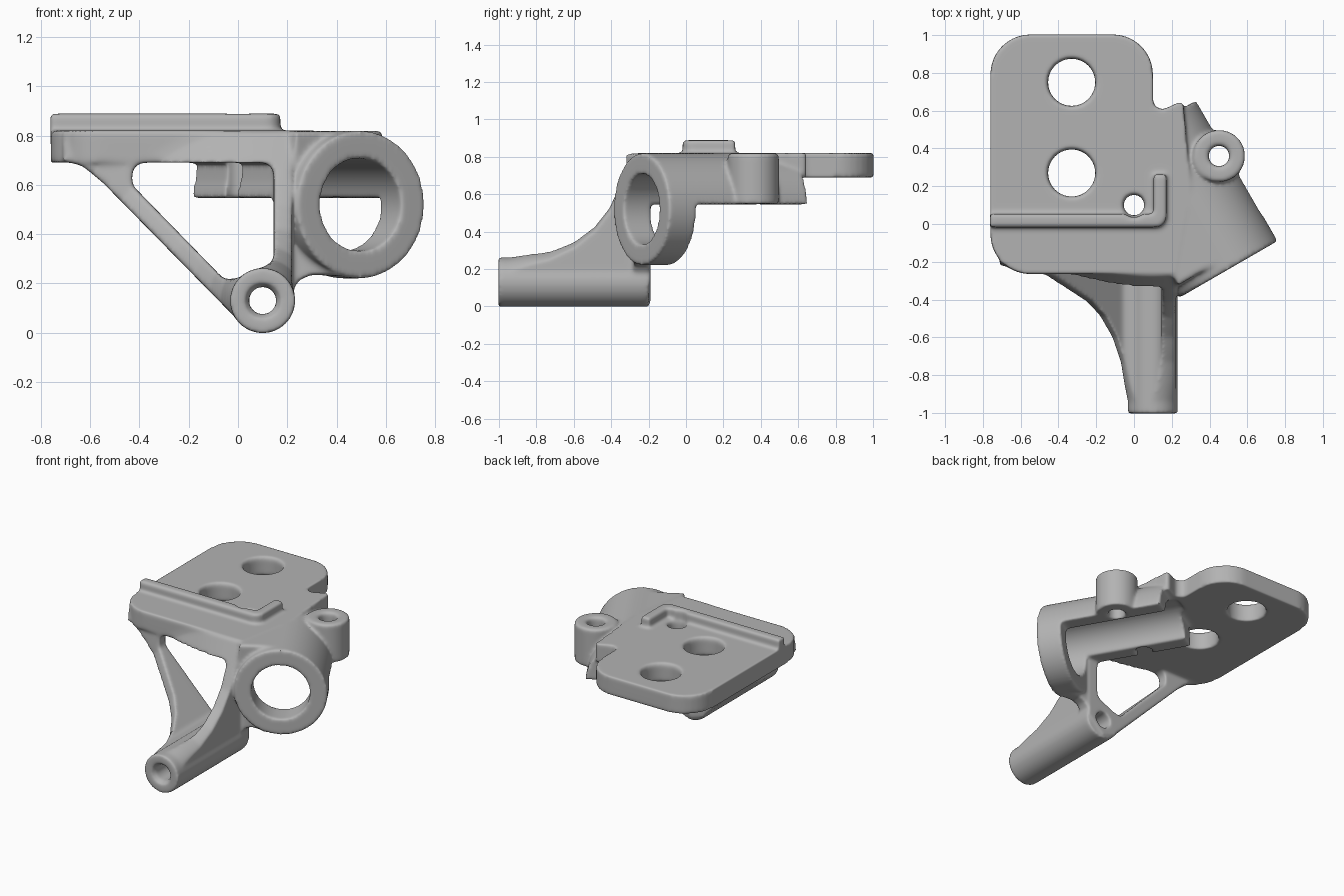
import bpy, bmesh, math
from mathutils import Vector, Matrix

cube = bpy.data.objects.get("Cube")
if cube:
    bpy.data.objects.remove(cube, do_unlink=True)

# Drawing frames: (u, v, extrusion) axes and origin
TILT = math.radians(30)
ACROSS = Vector((math.cos(TILT), math.sin(TILT), 0))
ALONG = Vector((-math.sin(TILT), math.cos(TILT), 0))
X, Y, Z, O = Vector((1, 0, 0)), Vector((0, 1, 0)), Vector((0, 0, 1)), Vector()
TOP = (X, Y, Z, O)
FRONT = (X, Z, Y, O)
BORE = (ACROSS, Z, ALONG, Vector((0.5, -0.24, 0.52)))
PLATE_TOP, PLATE_LOW, BLOCK_LOW = 0.82, 0.69, 0.545


def finish(name, bm):
    bmesh.ops.recalc_face_normals(bm, faces=bm.faces)
    mesh = bpy.data.meshes.new(name)
    bm.to_mesh(mesh)
    bm.free()
    obj = bpy.data.objects.new(name, mesh)
    bpy.context.collection.objects.link(obj)
    obj.hide_render = True
    return obj


def prism(name, pts, start, end, frame):
    """Extrude a 2D outline between two depths of a drawing frame."""
    u, v, w, o = frame
    bm = bmesh.new()
    face = bm.faces.new([bm.verts.new(o + u * a + v * b + w * start) for a, b in pts])
    out = bmesh.ops.extrude_face_region(bm, geom=[face])
    moved = [g for g in out["geom"] if isinstance(g, bmesh.types.BMVert)]
    bmesh.ops.translate(bm, verts=moved, vec=w * (end - start))
    return finish(name, bm)


def arc(cx, cy, r, a0=0, a1=360, n=64):
    last = n if a1 - a0 == 360 else n - 1
    angles = [math.radians(a0 + (a1 - a0) * i / last) for i in range(n)]
    return [(cx + r * math.cos(a), cy + r * math.sin(a)) for a in angles]


def rounded(corners, n=10):
    """Polygon whose corners (x, y, radius) are rounded."""
    pts = []
    for i, (x, y, r) in enumerate(corners):
        p = Vector((x, y))
        a = (Vector(corners[i - 1][:2]) - p).normalized()
        b = (Vector(corners[(i + 1) % len(corners)][:2]) - p).normalized()
        half = a.angle(b) / 2
        c = p + (a + b).normalized() * r / math.sin(half)
        t = r / math.tan(half)
        s, e = p + a * t - c, p + b * t - c
        for k in range(n + 1):
            pts.append(tuple(c + s.lerp(e, k / n).normalized() * r))
    return pts


def lathe(name, profile, centre):
    """Revolve (radius, y) points about a y axis through centre."""
    bm = bmesh.new()
    verts = [bm.verts.new(centre + X * r + Y * y) for r, y in profile]
    edges = [bm.edges.new((verts[i - 1], verts[i])) for i in range(len(verts))]
    bmesh.ops.spin(bm, geom=verts + edges, cent=centre, axis=Y,
                   angle=math.tau, steps=72, use_merge=True)
    bmesh.ops.remove_doubles(bm, verts=bm.verts, dist=0.0005)
    return finish(name, bm)


def combine(target, tool, operation):
    mod = target.modifiers.new(tool.name, "BOOLEAN")
    mod.object, mod.operation, mod.solver = tool, operation, "EXACT"


def bake(obj, helpers):
    graph = bpy.context.evaluated_depsgraph_get()
    mesh = bpy.data.meshes.new_from_object(obj.evaluated_get(graph))
    obj.modifiers.clear()
    obj.data = mesh
    for h in helpers:
        bpy.data.objects.remove(h, do_unlink=True)


# Triangular support frame, trimmed by a curve flaring out from the tube
frame = prism("support_frame", [(-0.71, 0.7), (-0.63, 0.675), (-0.55, 0.61), (0.0, 0.05),
              (0.1, 0.02), (0.22, 0.13), (0.22, 0.81), (-0.71, 0.81)], -1, -0.19, FRONT)
window = prism("frame_window", rounded([(-0.43, 0.69, 0.05), (-0.43, 0.6, 0.04),
               (-0.055, 0.215, 0.04), (0.03, 0.225, 0.02), (0.145, 0.29, 0.04),
               (0.145, 0.69, 0.05)]), -1.1, 0, FRONT)
flare = lathe("frame_flare", [(0, -0.17), (1.1, -0.17), (1.1, -0.19), (0.9, -0.245),
              (0.7, -0.27), (0.55, -0.34), (0.4, -0.41), (0.3, -0.49), (0.22, -0.6),
              (0.17, -0.73), (0.15, -0.85), (0.13, -0.95), (0, -0.95)],
              Vector((0.1, 0, 0.13)))
combine(frame, window, "DIFFERENCE")
combine(frame, flare, "INTERSECT")
bake(frame, [window, flare])

# Mounting plate
plate = prism("mounting_bracket", rounded([(-0.76, -0.265, 0.21), (0.22, -0.265, 0.02),
              (0.3, 0.2, 0.02), (0.26, 0.655, 0.02), (0.1, 0.58, 0.05),
              (0.1, 1.003, 0.21), (-0.76, 1.003, 0.21)]), PLATE_LOW, PLATE_TOP, TOP)

solids = [
    frame,
    # Clamp ring and the arched block that carries on behind it
    prism("clamp_ring", arc(0, 0, 0.3), 0, 0.17, BORE),
    prism("arched_block", arc(0, 0, 0.3, 5, 175, 48), 0.01, 0.86, BORE),
    prism("block_side", [(-0.29, 0.03), (0, 0.03), (0, 0.298), (-0.27, 0.298)],
          0.06, 0.855, BORE),
    # Web joining the ring and tube
    prism("ring_web", [(0.12, 0.15), (0.22, 0.17), (0.25, 0.215), (0.3, 0.235),
          (0.4, 0.23), (0.45, 0.4), (0.2, 0.6)], -0.28, -0.195, FRONT),
    # Side boss and long tube
    prism("side_boss", arc(0.45, 0.36, 0.137), BLOCK_LOW + 0.004, PLATE_TOP - 0.001, TOP),
    prism("long_tube", arc(0.1, 0.13, 0.132), -1.003, -0.2, FRONT),
    # Locating lip with its turned end
    prism("locating_lip", rounded([(-0.762, -0.018, 0.005), (0.172, -0.018, 0.06),
          (0.172, 0.263, 0.01), (0.103, 0.263, 0.01), (0.103, 0.053, 0.01),
          (-0.762, 0.053, 0.005)]), 0.78, 0.889, TOP),
]
for s in solids:
    combine(plate, s, "UNION")

cutters = [prism("bore", arc(0, 0, 0.188), -0.1, 0.9, BORE)]
# Vertical holes with a shallow countersink
for i, (x, y, r) in enumerate([(-0.33, 0.75, 0.125), (-0.33, 0.27, 0.125),
                               (0, 0.1, 0.055), (0.45, 0.36, 0.055)]):
    cutters.append(prism(f"hole_{i}", arc(x, y, r), 0.4, 1, TOP))
    cutters.append(prism(f"hole_rim_{i}", arc(x, y, r + 0.01), PLATE_TOP - 0.015, 1, TOP))
# Tube hole and its mouth
cutters.append(prism("tube_hole", arc(0.1, 0.13, 0.056), -1.1, 0, FRONT))
cutters.append(prism("tube_mouth", arc(0.1, 0.13, 0.07), -1.1, -0.98, FRONT))
for c in cutters:
    combine(plate, c, "DIFFERENCE")

# Cast-metal rounding over every edge and joint
remesh = plate.modifiers.new("cast_surface", "REMESH")
remesh.mode, remesh.voxel_size = "VOXEL", 0.01
soften = plate.modifiers.new("soft_edges", "SMOOTH")
soften.factor, soften.iterations = 0.5, 12
bake(plate, solids + cutters)
plate.hide_render = False

# Plain grey finish
grey = bpy.data.materials.new("cast_grey")
grey.use_nodes = True
colour = (0.45, 0.45, 0.45, 1)
grey.diffuse_color = colour
grey.node_tree.nodes["Principled BSDF"].inputs["Base Color"].default_value = colour
plate.data.materials.clear()
plate.data.materials.append(grey)
for poly in plate.data.polygons:
    poly.use_smooth = True
    poly.material_index = 0
